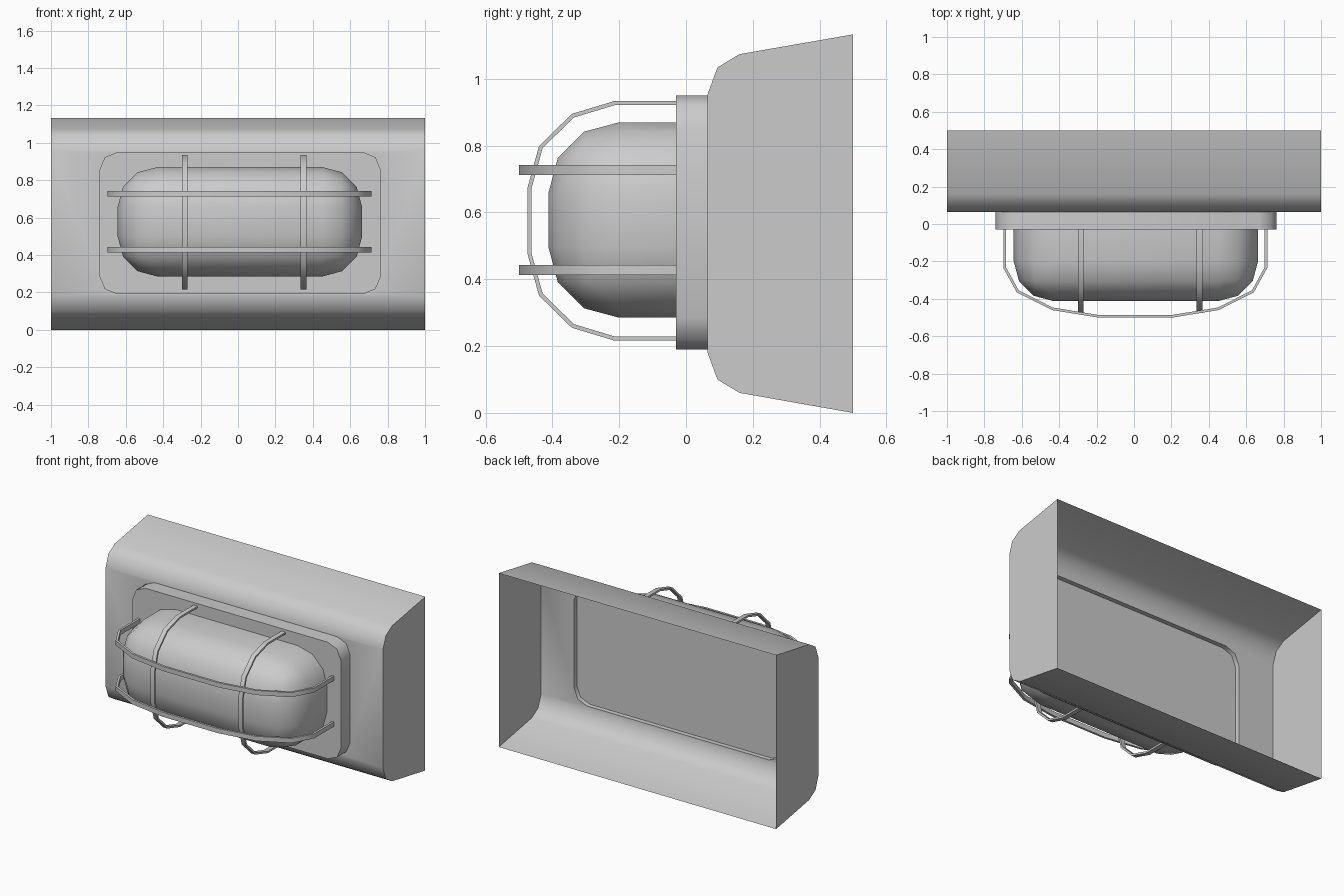
import bpy, bmesh, math
from mathutils import Vector

if "Cube" in bpy.data.objects:
    bpy.data.objects.remove(bpy.data.objects["Cube"])


def finish(bm, name):
    bmesh.ops.recalc_face_normals(bm, faces=bm.faces[:])
    mesh = bpy.data.meshes.new(name)
    bm.to_mesh(mesh)
    bm.free()
    ob = bpy.data.objects.new(name, mesh)
    bpy.context.collection.objects.link(ob)
    bpy.ops.object.select_all(action='DESELECT')
    ob.select_set(True)
    bpy.context.view_layer.objects.active = ob
    bpy.ops.object.shade_smooth_by_angle(angle=math.radians(50))
    return ob


def ring(bm, pts):
    return [bm.verts.new(p) for p in pts]


def skin(bm, a, b):
    """Quads between two closed loops."""
    n = len(a)
    for i in range(n):
        j = (i + 1) % n
        bm.faces.new((a[i], a[j], b[j], b[i]))


def rounded_rect(x0, x1, z0, z1, r, seg):
    pts = []
    corners = [(x1 - r, z1 - r), (x0 + r, z1 - r), (x0 + r, z0 + r), (x1 - r, z0 + r)]
    for k, (cx, cz) in enumerate(corners):
        for i in range(seg + 1):
            a = math.pi / 2 * (k + i / seg)
            pts.append((cx + r * math.cos(a), cz + r * math.sin(a)))
    return pts


PLATE = rounded_rect(-0.74, 0.763, 0.19, 0.95, 0.095, 2)
PANEL_Y, FLOOR_Y, PLATE_Y = 0.065, 0.035, -0.03

# Housing: open-backed shell whose front panel has an opening for the plate
profile = [(0.5, 0), (0.16, 0.06), (0.094, 0.10), (PANEL_Y, 0.179),
           (PANEL_Y, 0.955), (0.094, 1.034), (0.16, 1.074), (0.5, 1.133)]
bm = bmesh.new()
left = ring(bm, [(-1, y, z) for y, z in profile])
right = ring(bm, [(1, y, z) for y, z in profile])
bm.faces.new(left)
bm.faces.new(right)
for i in range(7):
    if i != 3:
        bm.faces.new((left[i], left[i + 1], right[i + 1], right[i]))
hole = ring(bm, [(x, PANEL_Y, z) for x, z in PLATE])
outer = [left[3], left[4], right[4], right[3]]
edges = []
for loop in (outer, hole):
    for a, b in zip(loop, loop[1:] + loop[:1]):
        edges.append(bm.edges.get((a, b)) or bm.edges.new((a, b)))
bmesh.ops.triangle_fill(bm, use_beauty=True, edges=edges, normal=(0, -1, 0))
bmesh.ops.dissolve_limit(bm, angle_limit=0.01, verts=[], edges=[
    e for e in bm.edges if all(abs(v.co.y - PANEL_Y) < 1e-5 for v in e.verts)])
finish(bm, "housing")

# Mounting plate, with a shallow lip reaching back to the panel
bm = bmesh.new()
front, back = (ring(bm, [(x, y, z) for x, z in PLATE]) for y in (PLATE_Y, FLOOR_Y))
skin(bm, front, back)
bm.faces.new(front)
bm.faces.new(back)
lip_a, lip_b = (ring(bm, [(x, y, z) for x, z in PLATE]) for y in (FLOOR_Y, PANEL_Y))
skin(bm, lip_a, lip_b)
finish(bm, "mounting_plate")

# Lamp cover: box rounded everywhere but its open back
bm = bmesh.new()
bmesh.ops.create_cube(bm, size=1)
lo, hi = Vector((-0.643, -0.412, 0.285)), Vector((0.663, PLATE_Y, 0.87))
for v in bm.verts:
    v.co = [lo[i] + (v.co[i] + 0.5) * (hi[i] - lo[i]) for i in range(3)]
bmesh.ops.delete(bm, geom=[f for f in bm.faces if f.normal.y > 0.5
                           or f.calc_center_median().y > PLATE_Y - 0.001],
                 context='FACES_ONLY')
round_edges = [e for e in bm.edges if not e.is_boundary]
bmesh.ops.bevel(bm, geom=round_edges, offset=0.212, segments=3, profile=0.5,
                affect='EDGES', clamp_overlap=True)
finish(bm, "lamp_cover")


def hoop(name, half, thick, place):
    """Flat guard bar: mirror half of an outer path (u, y), offset it inwards."""
    path = [Vector((-u, y)) for u, y in half] + [Vector(p) for p in reversed(half)]
    inner = []
    n = len(path)
    for i, p in enumerate(path):
        d0 = (p - path[max(i - 1, 0)])
        d1 = (path[min(i + 1, n - 1)] - p)
        d0 = (d0 if d0.length else d1).normalized()
        d1 = (d1 if d1.length else d0).normalized()
        n0, n1 = Vector((-d0.y, d0.x)), Vector((-d1.y, d1.x))
        m = (n0 + n1).normalized()
        inner.append(p + m * (thick / m.dot(n0)))
    bm = bmesh.new()
    w = 0.015
    rings = [ring(bm, [place(o, -w), place(o, w), place(q, w), place(q, -w)])
             for o, q in zip(path, inner)]
    for a, b in zip(rings, rings[1:]):
        skin(bm, a, b)
    bm.faces.new(rings[0])
    bm.faces.new(rings[-1])
    finish(bm, name)


# Wire guard: two long horizontal hoops and two short upright hoops
long_half = [(0.706, PLATE_Y), (0.706, -0.234), (0.634, -0.365), (0.446, -0.46), (0.2, -0.5)]
for name, z in (("lower", 0.428), ("upper", 0.727)):
    hoop(name + "_guard_bar", long_half, 0.014,
         lambda p, w, z=z: (0.007 + p.x, p.y, z + w))

short_half = [(0.359, PLATE_Y), (0.359, -0.213), (0.32, -0.342), (0.224, -0.44), (0.097, -0.475)]
for name, x in (("left", -0.285), ("right", 0.35)):
    hoop(name + "_guard_bar", short_half, 0.012,
         lambda p, w, x=x: (x + w, p.y, 0.575 + p.x))
